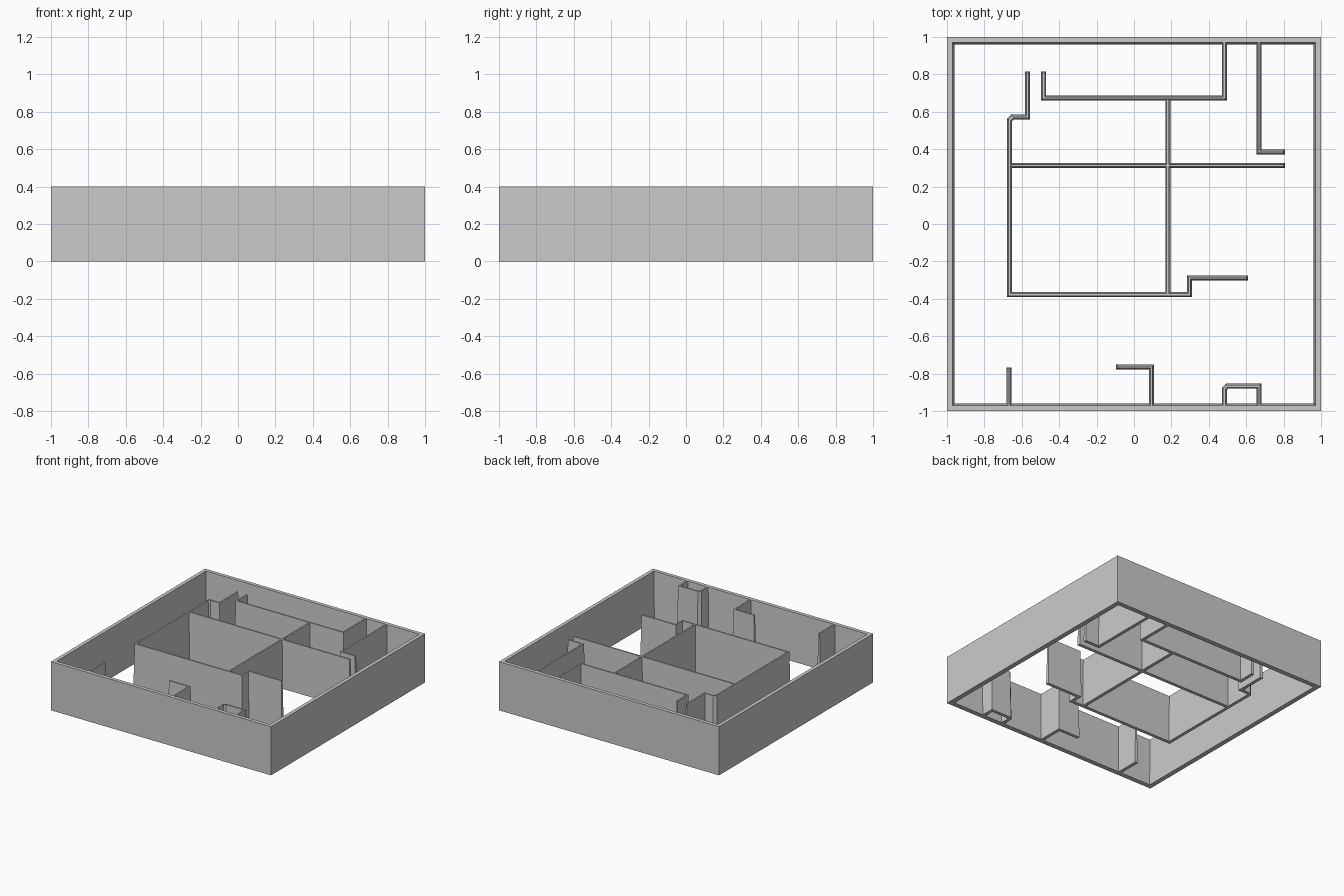
import bpy
import bmesh
from mathutils import Vector

HEIGHT = 0.40
BASE_HALF = 0.0135    # half thickness of inner walls at the floor
TOP_HALF = 0.006      # half thickness at the top

old = bpy.data.objects.get("Cube")
if old:
    bpy.data.objects.remove(old, do_unlink=True)

# Plain grey material
grey = bpy.data.materials.new("wall grey")
grey.use_nodes = True
colour = (0.6, 0.6, 0.6, 1)
grey.diffuse_color = colour
grey.node_tree.nodes["Principled BSDF"].inputs["Base Color"].default_value = colour


def finish(name, bm):
    bmesh.ops.recalc_face_normals(bm, faces=bm.faces)
    mesh = bpy.data.meshes.new(name)
    bm.to_mesh(mesh)
    bm.free()
    mesh.materials.append(grey)
    bpy.context.collection.objects.link(bpy.data.objects.new(name, mesh))


def miter(path, i):
    """Sideways direction at a path point, lengthened at corners."""
    sides = []
    for a, b in ((i - 1, i), (i, i + 1)):
        if a >= 0 and b < len(path):
            d = (path[b] - path[a]).normalized()
            sides.append(Vector((-d.y, d.x)))
    if len(sides) == 1:
        return sides[0]
    return (sides[0] + sides[1]) / (1 + sides[0].dot(sides[1]))


def wall(name, points):
    """Tapered wall swept along a floor plan path."""
    path = [Vector(p) for p in points]
    bm = bmesh.new()
    rings = []
    for i, p in enumerate(path):
        side = miter(path, i)
        # free ends lean inward toward the top
        lean = Vector((0, 0))
        if i in (0, len(path) - 1):
            inner = path[1] if i == 0 else path[-2]
            lean = (inner - p).normalized() * (BASE_HALF - TOP_HALF)
        rings.append([
            bm.verts.new((*(p - side * BASE_HALF), 0)),
            bm.verts.new((*(p + side * BASE_HALF), 0)),
            bm.verts.new((*(p + lean + side * TOP_HALF), HEIGHT)),
            bm.verts.new((*(p + lean - side * TOP_HALF), HEIGHT))])
    for a, b in zip(rings, rings[1:]):
        for k in range(4):
            n = (k + 1) % 4
            bm.faces.new((a[k], a[n], b[n], b[k]))
    bm.faces.new(rings[0])
    bm.faces.new(rings[-1])
    finish(name, bm)


# Outer wall: upright outside, sloping inside
bm = bmesh.new()
loops = []
for half, z in ((1, 0), (1, HEIGHT), (0.97, HEIGHT), (0.96, 0)):
    loops.append([bm.verts.new((sx * half, sy * half, z))
                  for sx, sy in ((-1, -1), (1, -1), (1, 1), (-1, 1))])
for a, b in zip(loops, loops[1:] + loops[:1]):
    for k in range(4):
        n = (k + 1) % 4
        bm.faces.new((a[k], a[n], b[n], b[k]))
finish("outer_wall", bm)

# Inner walls; paths that meet the outer wall run into it
E = 0.98
wall("main_room_wall", [(-0.57, 0.815), (-0.57, 0.572), (-0.65, 0.572),
                        (-0.665, 0.557), (-0.665, -0.378), (0.297, -0.378),
                        (0.297, -0.289), (0.61, -0.289)])
wall("cross_wall", [(-0.665, 0.313), (0.807, 0.313)])
wall("dividing_wall", [(0.181, 0.674), (0.181, -0.378)])
wall("back_room_wall", [(-0.483, 0.815), (-0.483, 0.674), (0.483, 0.674), (0.483, E)])
wall("back_left_wall", [(0.668, E), (0.668, 0.385), (0.807, 0.385)])
wall("front_right_stub", [(-0.668, -E), (-0.668, -0.766)])
wall("entry_wall", [(-0.095, -0.765), (0.094, -0.765), (0.094, -E)])
wall("front_closet", [(0.483, -E), (0.483, -0.882), (0.498, -0.867),
                      (0.668, -0.867), (0.668, -E)])
